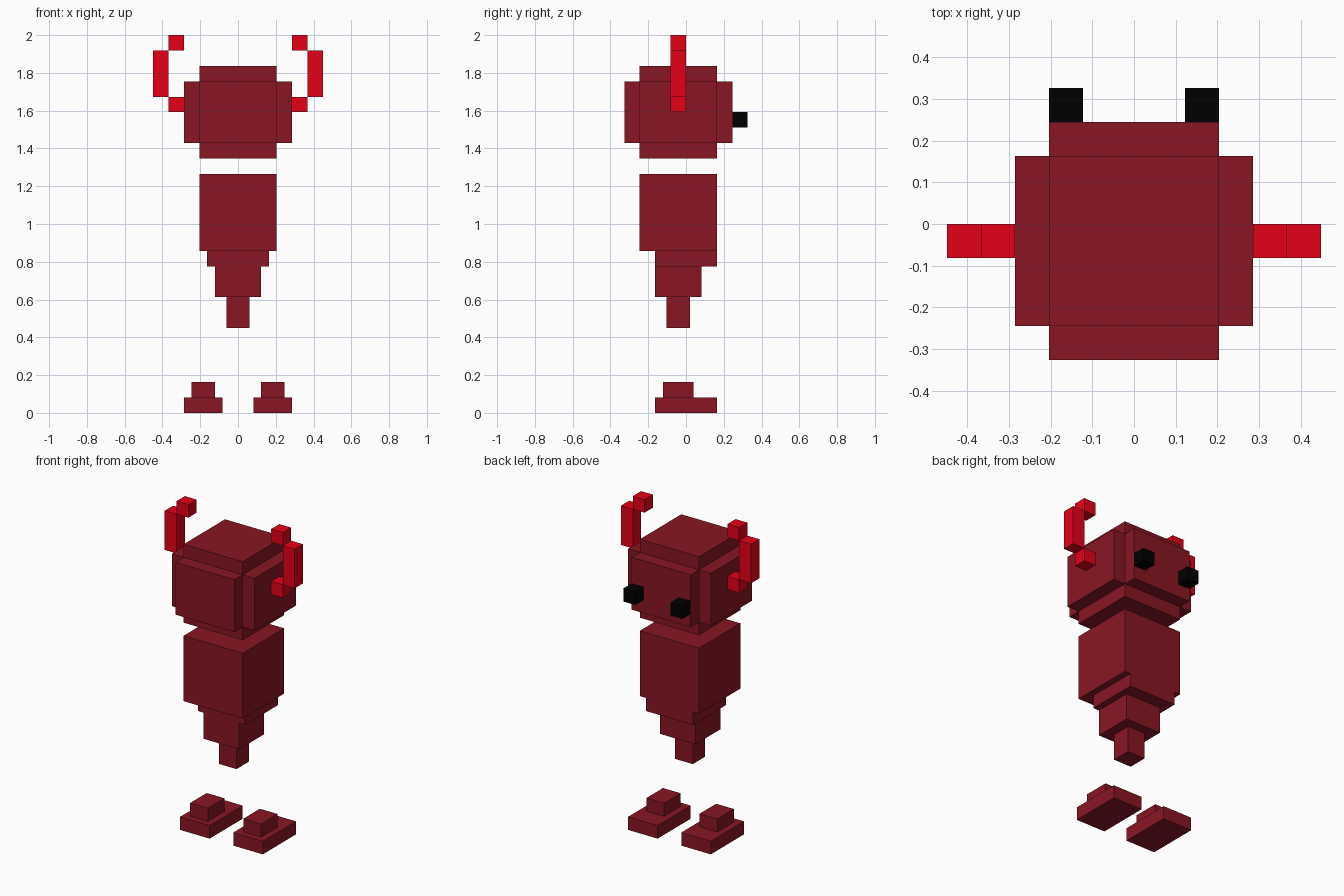
import bpy

cube = bpy.data.objects.get("Cube")
if cube:
    bpy.data.objects.remove(cube, do_unlink=True)

U = 2 / 24.5      # size of one block
HOVER = 5.5       # height of the body tip above the ground, in blocks


def material(name, rgb):
    mat = bpy.data.materials.new(name)
    mat.use_nodes = True
    color = (*rgb, 1)
    mat.diffuse_color = color
    mat.node_tree.nodes["Principled BSDF"].inputs["Base Color"].default_value = color
    return mat


MAROON = material("maroon", (0.25, 0.008, 0.0176))
RED = material("bright_red", (0.799, 0, 0.0097))
BLACK = material("black", (0, 0, 0))


def box(name, mat, x, y, z, base=HOVER):
    """Box from (min, max) ranges in blocks, with z measured from base."""
    z = [v + base for v in z]
    bpy.ops.mesh.primitive_cube_add(size=1, location=[sum(r) / 2 * U for r in (x, y, z)])
    obj = bpy.context.object
    obj.name = obj.data.name = name
    obj.scale = [(r[1] - r[0]) * U for r in (x, y, z)]
    bpy.ops.object.transform_apply(location=False, rotation=False, scale=True)
    obj.data.materials.append(mat)


def pair(name, mat, x, y, z, base=HOVER):
    """Matching boxes on the left (+x) and right (-x)."""
    box("left_" + name, mat, x, y, z, base)
    box("right_" + name, mat, (-x[1], -x[0]), y, z, base)


# Tapering body, from the tip up
box("body_tip", MAROON, (-.75, .75), (-1.25, .25), (0, 2))
box("lower_body", MAROON, (-1.5, 1.5), (-2, 1), (2, 4))
box("waist", MAROON, (-2, 2), (-2, 2), (4, 5))
box("torso", MAROON, (-2.5, 2.5), (-3, 2), (5, 10))

# Head: three crossing boxes give the notched edges
box("head_core", MAROON, (-2.5, 2.5), (-3, 2), (11, 17))
box("head_sides", MAROON, (-3.5, 3.5), (-3, 2), (12, 16))
box("head_front_and_back", MAROON, (-2.5, 2.5), (-4, 3), (12, 16))

# Eyes
pair("eye", BLACK, (1.5, 2.5), (3, 4), (13, 14))

# Horns
pair("horn_base", RED, (3.5, 4.5), (-1, 0), (14, 15))
pair("horn_shaft", RED, (4.5, 5.5), (-1, 0), (15, 18))
pair("horn_tip", RED, (3.5, 4.5), (-1, 0), (18, 19))

# Feet
pair("foot", MAROON, (1, 3.5), (-2, 2), (0, 1), base=0)
pair("ankle", MAROON, (1.5, 3), (-1.5, .5), (1, 2), base=0)
